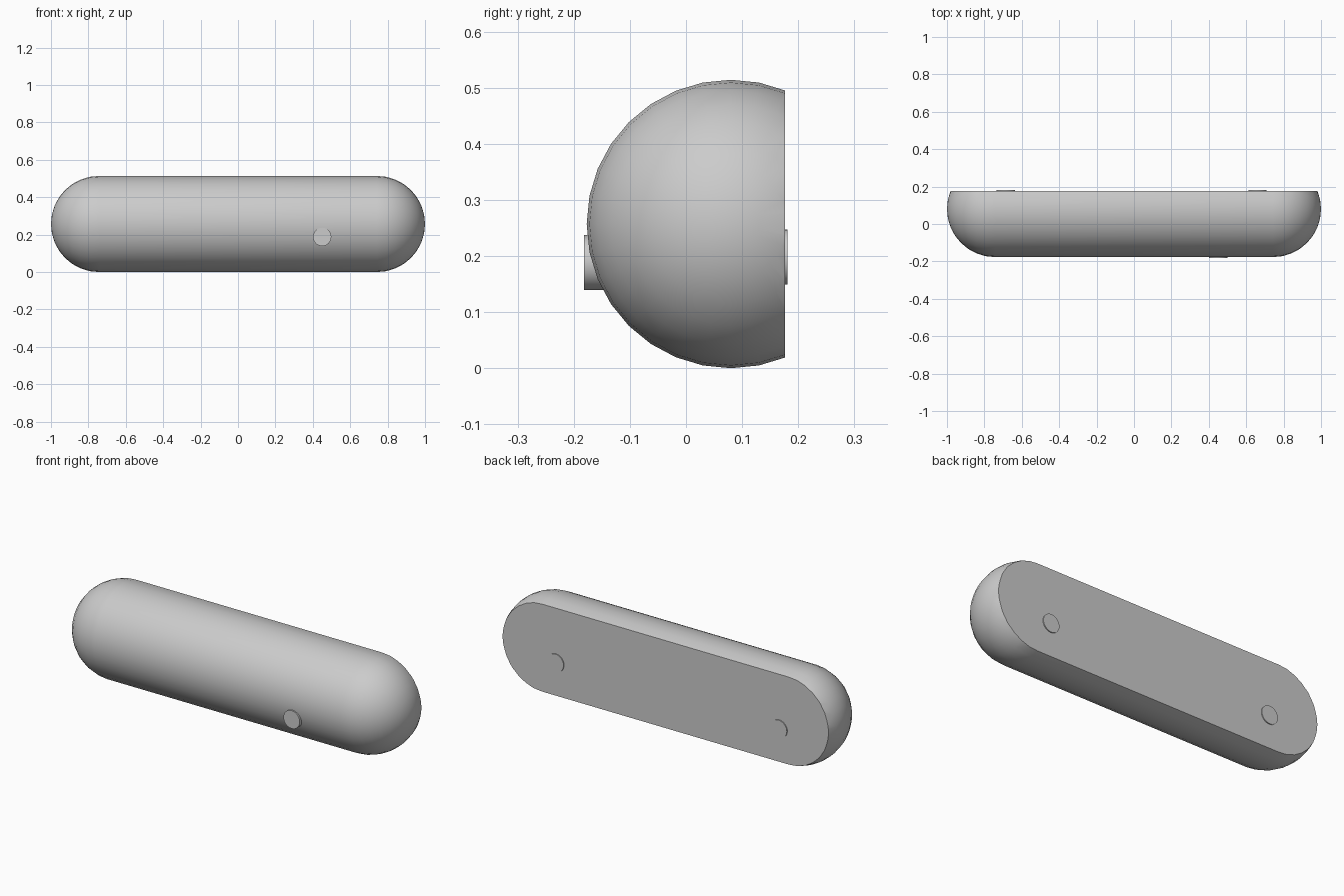
import bpy
import bmesh
from math import sin, cos, pi, radians
from mathutils import Vector, Matrix

cube = bpy.data.objects.get("Cube")
if cube:
    bpy.data.objects.remove(cube, do_unlink=True)

RADIUS = 0.257
AXIS = Vector((0, 0.08, RADIUS))   # centre line of the rounded bar
BACK = 0.176                       # plane of the flat back
SEGMENTS = 32

grey = bpy.data.materials.new("light grey")
grey.use_nodes = True
colour = (0.6, 0.6, 0.6, 1)
grey.diffuse_color = colour
grey.node_tree.nodes["Principled BSDF"].inputs["Base Color"].default_value = colour


def finish(name, bm):
    """Turn a bmesh into a named, shaded, coloured object."""
    bmesh.ops.recalc_face_normals(bm, faces=bm.faces)
    mesh = bpy.data.meshes.new(name)
    bm.to_mesh(mesh)
    bm.free()
    mesh.materials.append(grey)
    obj = bpy.data.objects.new(name, mesh)
    bpy.context.collection.objects.link(obj)
    bpy.ops.object.select_all(action="DESELECT")
    obj.select_set(True)
    bpy.context.view_layer.objects.active = obj
    bpy.ops.object.shade_smooth_by_angle(angle=radians(35))
    return obj


def stud(name, x, z, y_start, y_end):
    """Small round button lying along y."""
    bm = bmesh.new()
    place = Matrix.Translation((x, (y_start + y_end) / 2, z)) @ Matrix.Rotation(pi / 2, 4, "X")
    bmesh.ops.create_cone(bm, cap_ends=True, segments=SEGMENTS, radius1=0.049,
                          radius2=0.049, depth=y_end - y_start, matrix=place)
    return finish(name, bm)


# Body: capsule profile spun around x, then cut flat at the back
bm = bmesh.new()
steps = SEGMENTS // 4
profile = []
for side in (-1, 1):
    angles = [i * pi / 2 / steps for i in range(steps + 1)]
    if side == 1:
        angles.reverse()
    for a in angles:
        x = side * (1 - RADIUS + RADIUS * cos(a))
        profile.append(bm.verts.new(AXIS + Vector((x, 0, RADIUS * sin(a)))))
edges = [bm.edges.new(pair) for pair in zip(profile, profile[1:])]
bmesh.ops.spin(bm, geom=profile + edges, cent=AXIS, axis=(1, 0, 0),
               angle=2 * pi, steps=SEGMENTS)
bmesh.ops.remove_doubles(bm, verts=bm.verts, dist=0.0005)
bmesh.ops.bisect_plane(bm, geom=bm.verts[:] + bm.edges[:] + bm.faces[:],
                       plane_co=(0, BACK, 0), plane_no=(0, 1, 0), clear_outer=True)
bmesh.ops.holes_fill(bm, edges=[e for e in bm.edges if e.is_boundary], sides=0)
finish("body", bm)

# Button on the front and two mounting studs on the back
stud("front_button", 0.45, 0.188, -0.182, -0.11)
stud("back_stud_left", 0.66, 0.198, 0.15, 0.181)
stud("back_stud_right", -0.685, 0.198, 0.15, 0.181)
